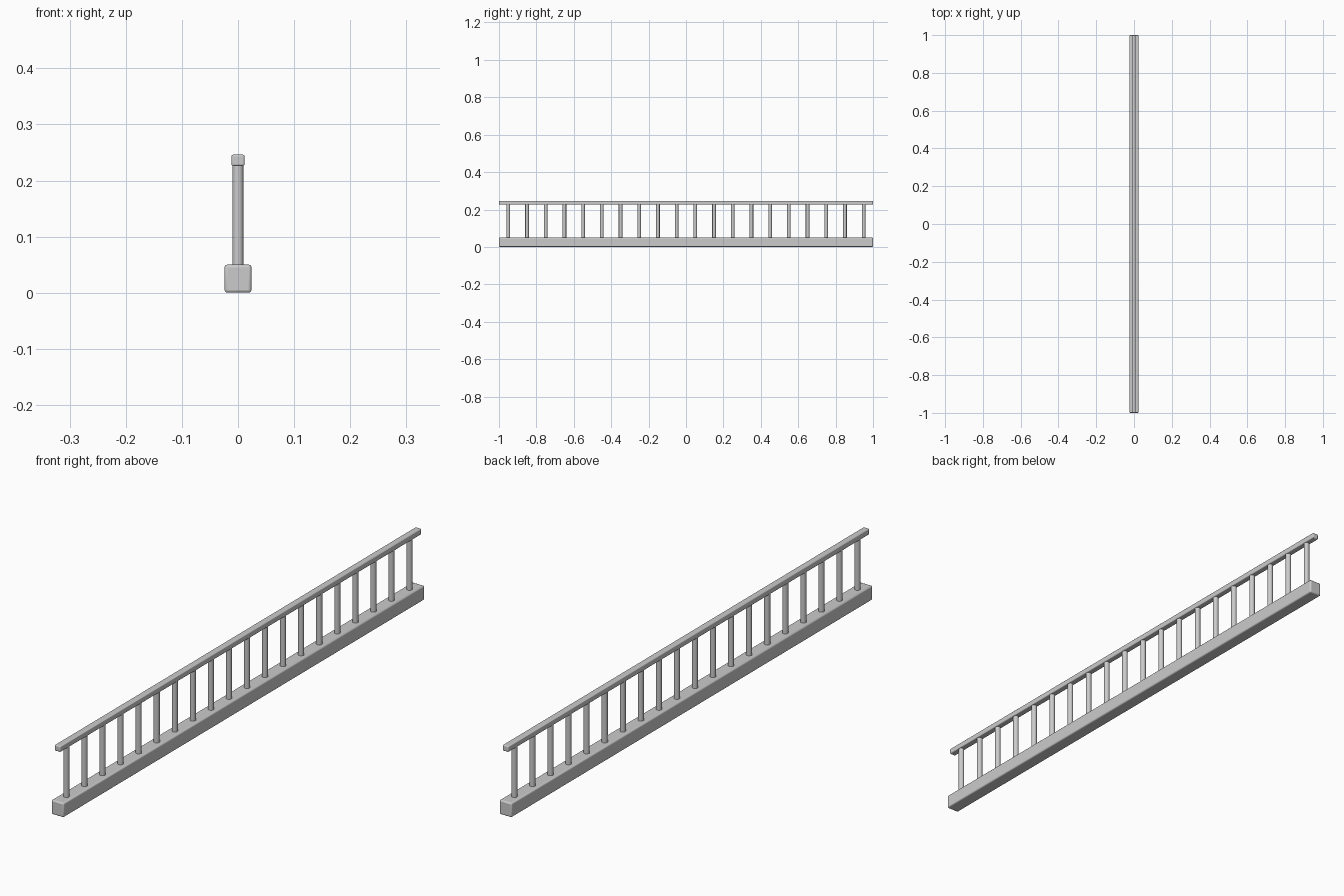
import bpy

if "Cube" in bpy.data.objects:
    bpy.data.objects.remove(bpy.data.objects["Cube"])


def smooth(obj):
    bpy.ops.object.select_all(action='DESELECT')
    obj.select_set(True)
    bpy.context.view_layer.objects.active = obj
    bpy.ops.object.shade_smooth_by_angle()


def beam(name, width, z0, z1, bevel):
    bpy.ops.mesh.primitive_cube_add(size=1, location=(0, 0, (z0 + z1) / 2))
    obj = bpy.context.object
    obj.name = name
    obj.scale = (width, 2, z1 - z0)
    bpy.ops.object.transform_apply(location=False, rotation=False, scale=True)
    mod = obj.modifiers.new("rounded_edges", 'BEVEL')
    mod.width = bevel
    mod.segments = 3
    smooth(obj)
    return obj


# Heavy bottom beam and slim top rail
beam("base_beam", 0.048, 0.0, 0.05, 0.005)
beam("top_rail", 0.023, 0.226, 0.246, 0.003)

# Row of round balusters, ends sunk slightly into both beams
COUNT, SPACING = 20, 0.1
Z0, Z1 = 0.045, 0.23
for i in range(COUNT):
    y = (i - (COUNT - 1) / 2) * SPACING
    bpy.ops.mesh.primitive_cylinder_add(vertices=16, radius=0.0098, depth=Z1 - Z0,
                                        location=(0, y, (Z0 + Z1) / 2))
    post = bpy.context.object
    post.name = f"baluster_{i + 1:02d}"
    smooth(post)
